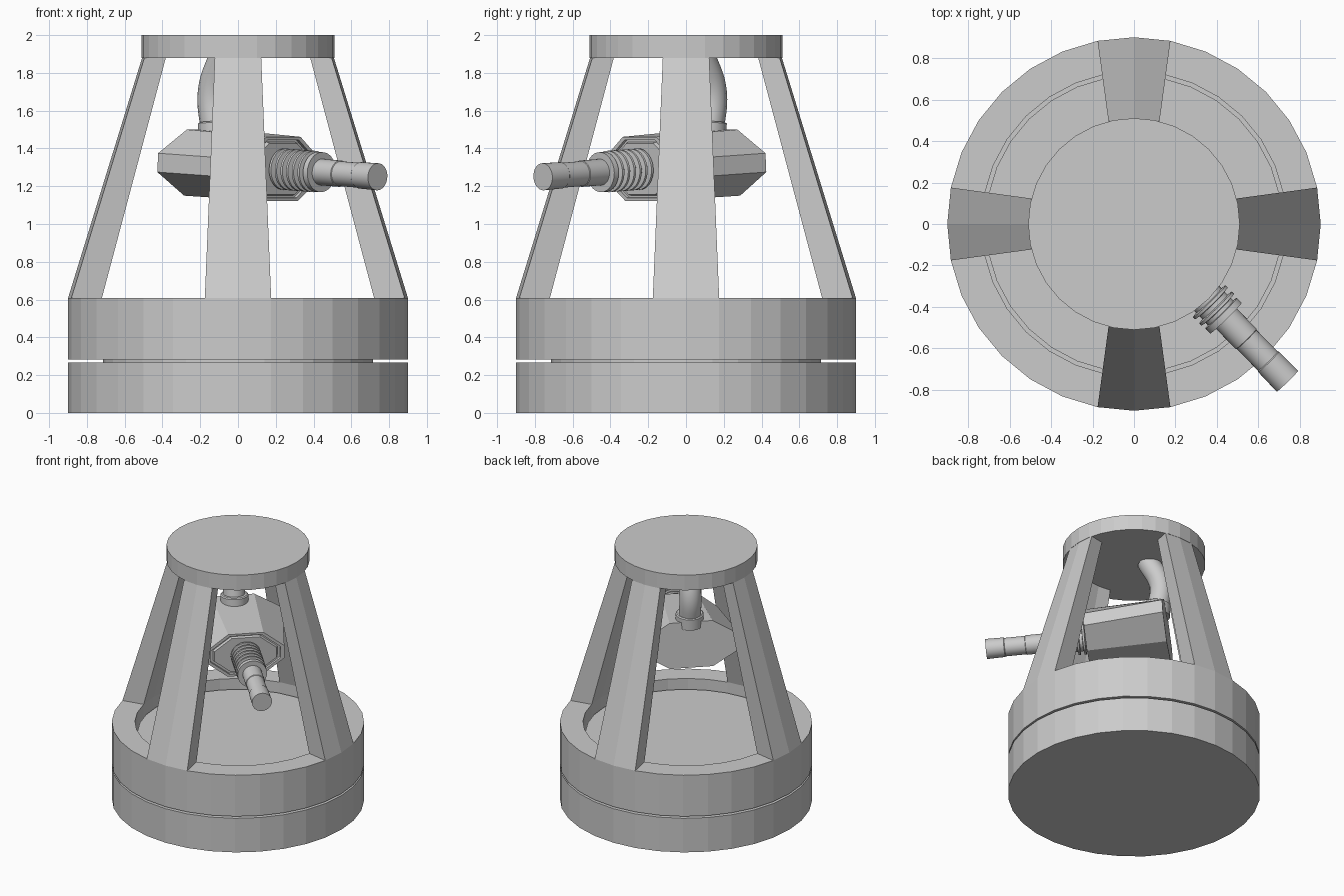
import bpy, bmesh
from math import sin, cos, pi, radians
from mathutils import Matrix, Vector

if "Cube" in bpy.data.objects:
    bpy.data.objects.remove(bpy.data.objects["Cube"])

SEG = 32


def loft(name, rings, closed=False, smooth=None, matrix=None):
    """Skin a list of equal-length rings; cap the ends unless closed."""
    bm = bmesh.new()
    vr = [[bm.verts.new(p) for p in ring] for ring in rings]
    n = len(rings[0])
    pairs = list(zip(vr, vr[1:])) + ([(vr[-1], vr[0])] if closed else [])
    for a, b in pairs:
        for i in range(n):
            j = (i + 1) % n
            bm.faces.new((a[i], a[j], b[j], b[i]))
    if not closed:
        bm.faces.new(vr[0])
        bm.faces.new(vr[-1])
    bmesh.ops.recalc_face_normals(bm, faces=bm.faces)
    me = bpy.data.meshes.new(name)
    bm.to_mesh(me)
    bm.free()
    ob = bpy.data.objects.new(name, me)
    bpy.context.collection.objects.link(ob)
    if matrix:
        ob.matrix_world = matrix
    if smooth:
        bpy.ops.object.select_all(action='DESELECT')
        ob.select_set(True)
        bpy.context.view_layer.objects.active = ob
        bpy.ops.object.shade_smooth_by_angle(angle=radians(smooth))
    return ob


def circle_z(r, z, n=SEG):
    return [(r * cos(2 * pi * i / n), r * sin(2 * pi * i / n), z) for i in range(n)]


def circle_x(r, x, n=SEG):
    return [(x, r * cos(2 * pi * i / n), r * sin(2 * pi * i / n)) for i in range(n)]


# Base drum, core and upper ring, with a thin groove between
loft("base_drum", [circle_z(0.9, 0), circle_z(0.9, 0.268)])
loft("inner_core", [circle_z(0.716, 0.268), circle_z(0.716, 0.53)])
loft("upper_ring", [circle_z(0.9, 0.283), circle_z(0.9, 0.607),
                    circle_z(0.735, 0.607), circle_z(0.735, 0.283)], closed=True)

# Top cap
loft("top_cap", [circle_z(0.51, 1.88), circle_z(0.51, 2.0)])

# Four tapering legs that rise from pairs of ring segments
step = 2 * pi / SEG
foot = [(r * cos(k * step), r * sin(k * step))
        for r, ks in ((0.9, (-1, 0, 1)), (0.735, (1, 0, -1))) for k in ks]
leg_rings = [[(x, y, 0.607) for x, y in foot],
             [(0.45 + (x - 0.8175) * 0.7, y * 0.7, 1.88) for x, y in foot]]
for i, side in enumerate(("right", "back", "left", "front")):
    loft(side + "_leg", leg_rings, matrix=Matrix.Rotation(i * pi / 2, 4, 'Z'))

# Frame of the hanging unit: local x points out through the nozzle
unit = (Matrix.Translation((0, 0, 1.311)) @ Matrix.Rotation(radians(-45.7), 4, 'Z')
        @ Matrix.Rotation(radians(3.3), 4, 'Y'))


def octagon(x, w, wt, h, hs):
    return [(x, y, z) for y, z in ((w, hs), (wt, h), (-wt, h), (-w, hs),
                                   (-w, -hs), (-wt, -h), (wt, -h), (w, -hs))]


def face_ring(x, s):
    return octagon(x, 0.28 * s, 0.127 * s, 0.17 * s, 0.05 * s)


# Octagonal housing with a stepped front
loft("housing", [octagon(-0.24, 0.36, 0.155, 0.175, 0.05), face_ring(0.335, 1),
                 face_ring(0.335, 0.9), face_ring(0.315, 0.9), face_ring(0.315, 0.83),
                 face_ring(0.335, 0.8), face_ring(0.335, 0.7)], matrix=unit)

# Ribbed nozzle sleeve
ribs = [(0.085, 0.30)]
for i in range(6):
    u = 0.345 + i * 0.043
    ribs += [(0.085, u), (0.11, u + 0.004), (0.11, u + 0.018), (0.085, u + 0.022)]
ribs += [(0.085, 0.60), (0.106, 0.602), (0.106, 0.635)]
loft("ribbed_sleeve", [circle_x(r, u) for r, u in ribs], smooth=30, matrix=unit)

# Nozzle barrel with two shallow seams
barrel = [(0.07, 0.62), (0.07, 0.775), (0.066, 0.778), (0.066, 0.925),
          (0.07, 0.93), (0.072, 1.06)]
loft("nozzle_barrel", [circle_x(r, u) for r, u in barrel], smooth=30, matrix=unit)

# Collar where the feed tube enters the housing
axis = Vector((cos(radians(-45.7)), sin(radians(-45.7)), 0))
collar = [(0.1, 1.45), (0.1, 1.535), (0.092, 1.542)]
loft("tube_collar", [circle_z(r, z - 1.5) for r, z in collar], smooth=30,
     matrix=Matrix.Translation(axis * -0.16 + Vector((0, 0, 1.5)))
     @ Matrix.Rotation(radians(-45.7), 4, 'Z') @ Matrix.Rotation(radians(-3.3), 4, 'Y'))

# Feed tube bowing backwards up to the cap
cu = bpy.data.curves.new("feed_tube", 'CURVE')
cu.dimensions = '3D'
cu.bevel_depth = 0.08
cu.bevel_resolution = 6
cu.resolution_u = 12
sp = cu.splines.new('BEZIER')
sp.bezier_points.add(2)
for p, (u, z) in zip(sp.bezier_points, ((-0.165, 1.48), (-0.19, 1.7), (-0.10, 1.9))):
    p.co = axis * u + Vector((0, 0, z))
    p.handle_left_type = p.handle_right_type = 'AUTO'
bpy.context.collection.objects.link(bpy.data.objects.new("feed_tube", cu))
